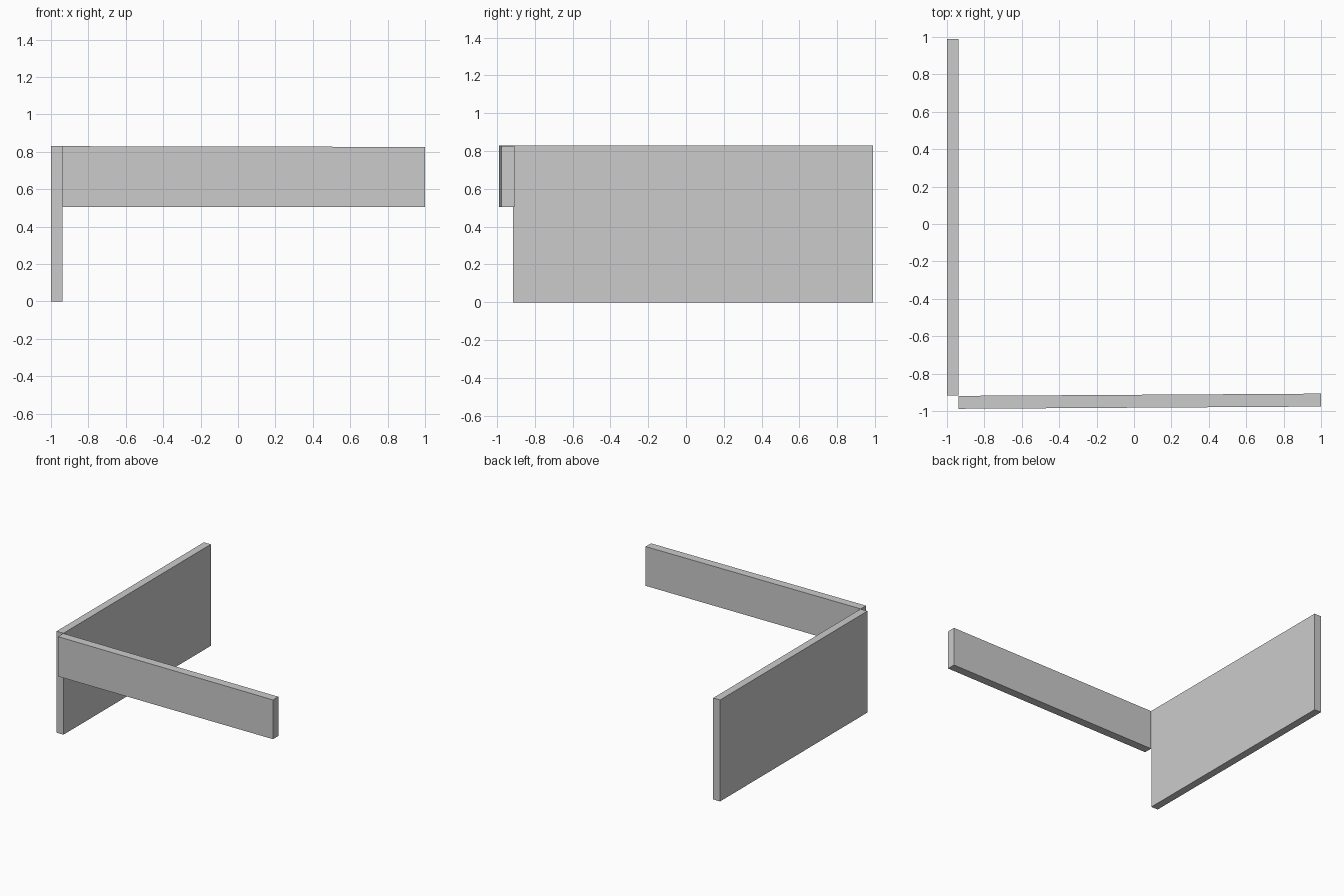
import bpy, bmesh

if "Cube" in bpy.data.objects:
    bpy.data.objects.remove(bpy.data.objects["Cube"])


def board(name, x0, x1, y0, y1, z0, z1, skew=0.0, drop=0.0):
    """Box between limits; its right end may shift in y and its top drop slightly."""
    bm = bmesh.new()
    bmesh.ops.create_cube(bm, size=1)
    for v in bm.verts:
        right, back, top = (c > 0 for c in v.co)
        v.co = (x1 if right else x0,
                (y1 if back else y0) + (skew if right else 0),
                (z1 if top else z0) - (drop if right and top else 0))
    mesh = bpy.data.meshes.new(name)
    bm.to_mesh(mesh)
    bm.free()
    obj = bpy.data.objects.new(name, mesh)
    bpy.context.collection.objects.link(obj)
    return obj


# Tall side panel standing on the floor
board("side_panel", -1.0, -0.938, -0.916, 0.988, 0.0, 0.83)

# Narrow front rail, very slightly out of square with the panel
board("front_rail", -0.938, 1.0, -0.988, -0.919, 0.505, 0.83, skew=0.012, drop=0.004)
